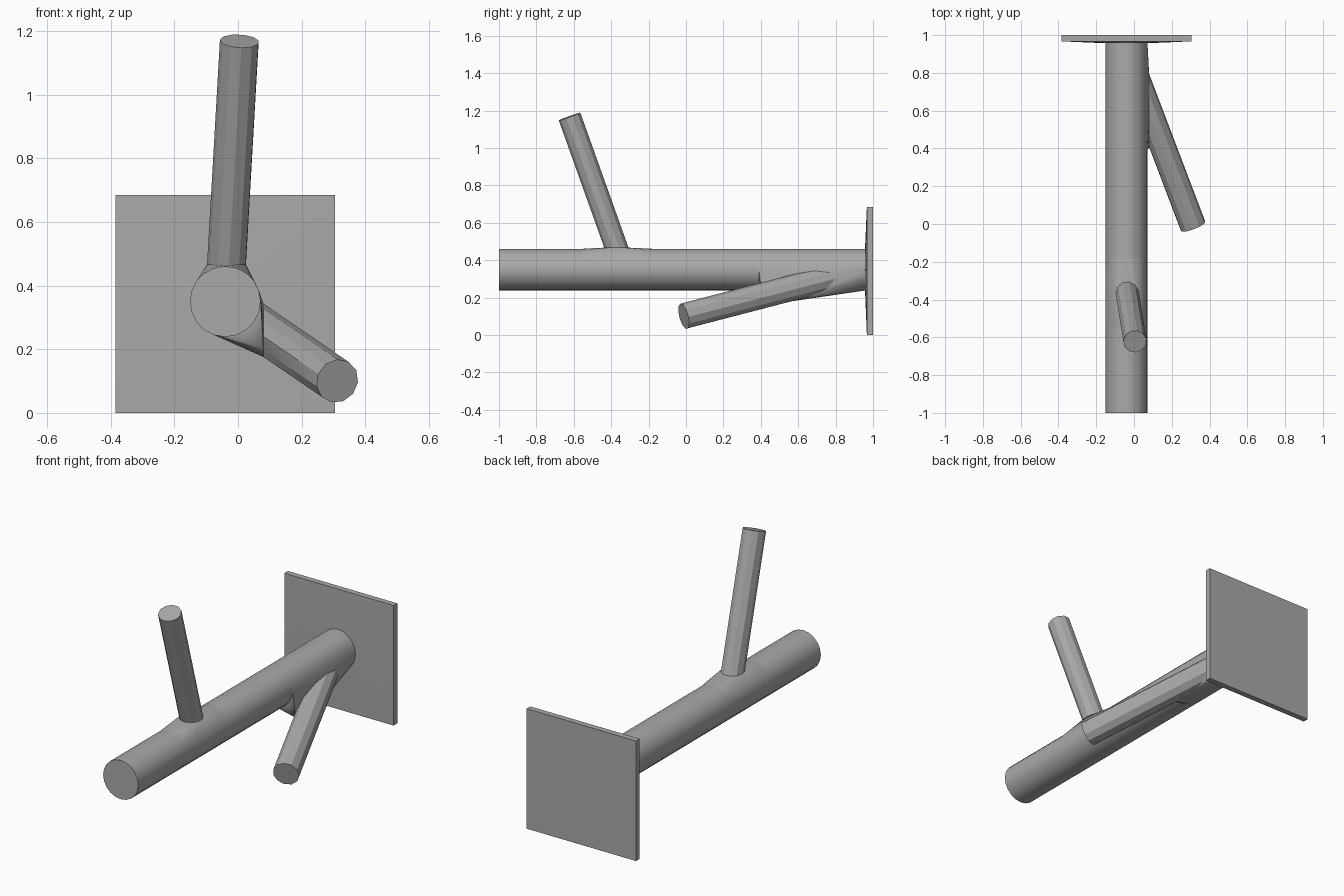
import bpy, bmesh, math
from mathutils import Vector

cube = bpy.data.objects.get("Cube")
if cube:
    bpy.data.objects.remove(cube)

grey = bpy.data.materials.new("plain grey")
grey.use_nodes = True
colour = (0.4, 0.4, 0.4, 1)
grey.diffuse_color = colour
grey.node_tree.nodes["Principled BSDF"].inputs["Base Color"].default_value = colour


def ring(centre, axis, radius, sides):
    """Circle of points around an axis."""
    axis = Vector(axis).normalized()
    u = axis.orthogonal().normalized()
    v = axis.cross(u)
    turns = [2 * math.pi * (i + 0.5) / sides for i in range(sides)]
    return [Vector(centre) + radius * (u * math.cos(t) + v * math.sin(t)) for t in turns]


def slide(points, axis, normal, offset):
    """Move points along an axis onto the plane normal . p = offset."""
    axis, normal = Vector(axis), Vector(normal)
    return [p + axis * ((offset - normal.dot(p)) / normal.dot(axis)) for p in points]


def solid(name, points):
    """Convex solid around the points."""
    bm = bmesh.new()
    for p in points:
        bm.verts.new(p)
    hull = bmesh.ops.convex_hull(bm, input=bm.verts[:])
    loose = {v for v in hull["geom_interior"] + hull["geom_unused"]
             if isinstance(v, bmesh.types.BMVert)}
    bmesh.ops.delete(bm, geom=list(loose), context="VERTS")
    bmesh.ops.dissolve_limit(bm, angle_limit=0.005, verts=bm.verts[:], edges=bm.edges[:])
    bmesh.ops.recalc_face_normals(bm, faces=bm.faces[:])
    mesh = bpy.data.meshes.new(name)
    bm.to_mesh(mesh)
    bm.free()
    mesh.materials.append(grey)
    obj = bpy.data.objects.new(name, mesh)
    bpy.context.collection.objects.link(obj)
    bpy.ops.object.select_all(action="DESELECT")
    obj.select_set(True)
    bpy.context.view_layer.objects.active = obj
    bpy.ops.object.shade_smooth_by_angle(angle=math.radians(32))


def main_ring(y):
    return ring((-0.04, y, 0.35), (0, 1, 0), 0.111, 20)


# Main pole
solid("main_pole", main_ring(-1) + main_ring(0.97))

# Wall plate with a slightly raised front
corners = [Vector((x, y, z)) for x in (-0.385, 0.305) for y in (0.967, 1) for z in (0, 0.685)]
solid("wall_plate", corners + main_ring(0.957))


# Branches, each with a flared collar blending into the pole
def branch(name, tip, axis, radius, normal, offset, collar_start, collar_end):
    tip_ring = ring(tip, axis, radius, 11)
    base_ring = slide(tip_ring, axis, normal, offset)
    solid(name, tip_ring + base_ring)
    solid(name + "_collar", base_ring + main_ring(collar_start) + main_ring(collar_end))


branch("upper_branch", (0.005, -0.622, 1.168), (-0.04, 0.25, -0.7), 0.062,
       (0, 0, 1), 0.467, -0.55, -0.18)
branch("lower_branch", (0.312, -0.012, 0.1), (-0.38, 1, 0.26), 0.07,
       (1, 0, 0), 0.08, 0.39, 0.965)
